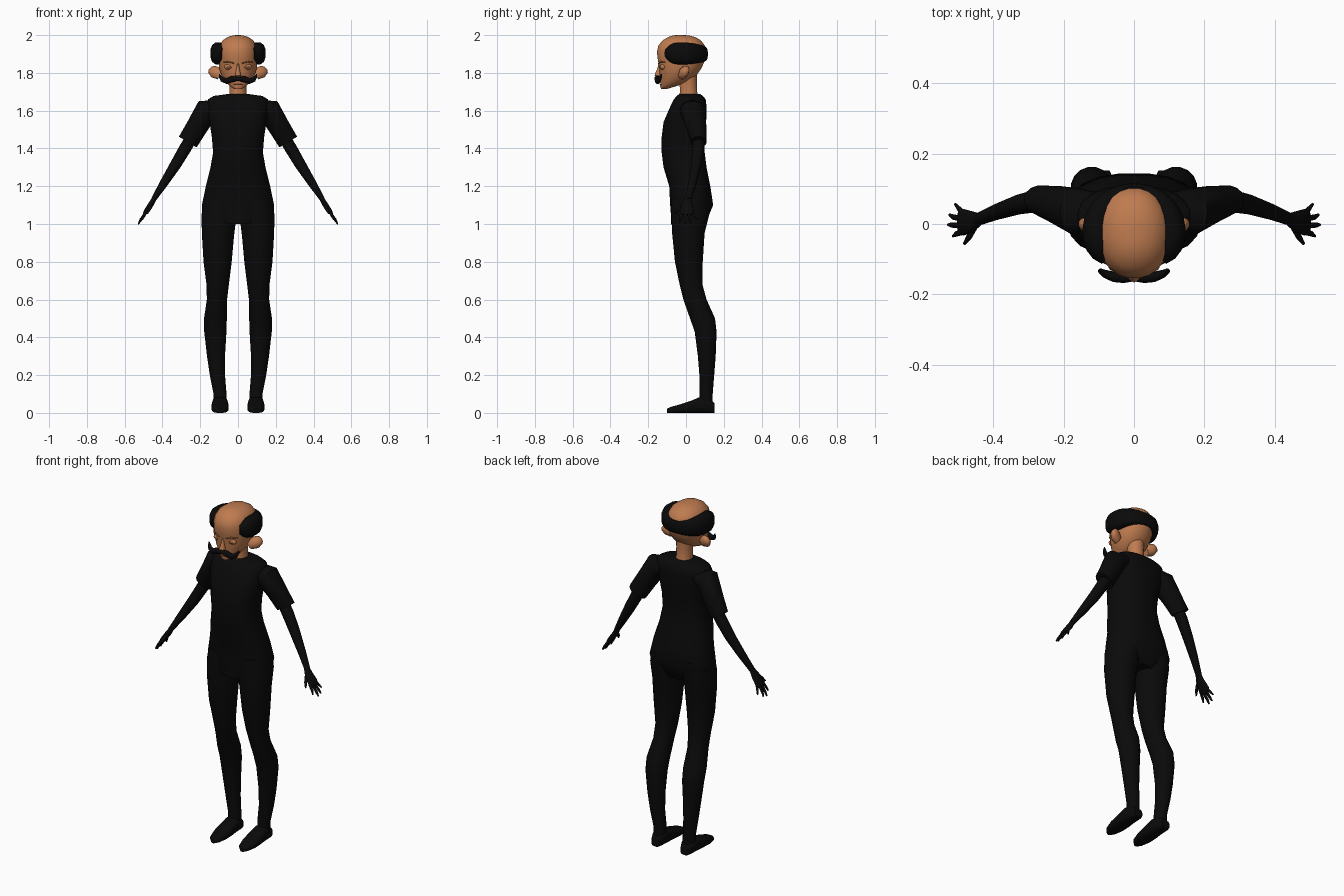
import bpy
import bmesh
from math import sin, cos, pi, radians
from mathutils import Vector

if "Cube" in bpy.data.objects:
    bpy.data.objects.remove(bpy.data.objects["Cube"], do_unlink=True)


def make_material(name, colour):
    mat = bpy.data.materials.new(name)
    mat.use_nodes = True
    mat.diffuse_color = (*colour, 1)
    mat.node_tree.nodes["Principled BSDF"].inputs["Base Color"].default_value = (*colour, 1)
    return mat


skin = make_material("warm skin", (0.52, 0.2, 0.08))
black = make_material("black", (0.003, 0.003, 0.003))
eye_brown = make_material("eye brown", (0.22, 0.09, 0.035))


def finish(bm, name, mat, mirror):
    bmesh.ops.recalc_face_normals(bm, faces=bm.faces)
    mesh = bpy.data.meshes.new(name)
    bm.to_mesh(mesh)
    bm.free()
    mesh.materials.append(mat)
    obj = bpy.data.objects.new(name, mesh)
    bpy.context.collection.objects.link(obj)
    if mirror:
        obj.modifiers.new("Mirror", 'MIRROR').use_mirror_merge = False
    bpy.ops.object.select_all(action='DESELECT')
    obj.select_set(True)
    bpy.context.view_layer.objects.active = obj
    bpy.ops.object.shade_smooth_by_angle(angle=radians(50))
    return obj


def loft(name, rings, mat, mirror=False, sides=16, power=2.0):
    """Skin a row of superellipse rings, each given as centre and two half axes."""
    bm = bmesh.new()
    loops = []
    for centre, u, v in rings:
        loop = []
        for i in range(sides):
            a = 2 * pi * (i + 0.5) / sides
            c, s = cos(a), sin(a)
            p, q = (abs(k) ** (2 / power) * (1 if k > 0 else -1) for k in (c, s))
            loop.append(bm.verts.new(Vector(centre) + Vector(u) * p + Vector(v) * q))
        loops.append(loop)
    for low, high in zip(loops, loops[1:]):
        for i in range(sides):
            j = (i + 1) % sides
            bm.faces.new((low[i], low[j], high[j], high[i]))
    bm.faces.new(loops[0])
    bm.faces.new(loops[-1])
    return finish(bm, name, mat, mirror)


def stack(name, rows, mat, **options):
    """Upright form from rows of height, front, back, inner x and outer x."""
    rings = [(((a + b) / 2, (f + k) / 2, z), ((b - a) / 2, 0, 0), (0, (k - f) / 2, 0))
             for z, f, k, a, b in rows]
    return loft(name, rings, mat, **options)


def limb(name, rows, mat, mirror=True, **options):
    """Tube from rows of x, y, z, thickness and depth along y."""
    points = [Vector(r[:3]) for r in rows]
    rings = []
    for i, (p, row) in enumerate(zip(points, rows)):
        d = points[min(i + 1, len(points) - 1)] - points[max(i - 1, 0)]
        side = Vector((-d.z, 0, d.x)).normalized()
        rings.append((p, side * row[3], (0, row[4], 0)))
    return loft(name, rings, mat, mirror, **options)


def blob(name, centre, size, mat, mirror=True):
    bm = bmesh.new()
    bmesh.ops.create_uvsphere(bm, u_segments=14, v_segments=8, radius=1)
    bmesh.ops.scale(bm, vec=size, verts=bm.verts)
    bmesh.ops.translate(bm, vec=centre, verts=bm.verts)
    return finish(bm, name, mat, mirror)


def centred(rows):
    return [(z, f, k, -w, w) for z, f, k, w in rows]


# Torso
stack("torso", centred([
    (1.0, -.08, .1, .1), (1.04, -.08, .12, .19), (1.1, -.085, .145, .193),
    (1.2, -.09, .13, .172), (1.3, -.12, .11, .147), (1.38, -.13, .1, .133),
    (1.46, -.13, .1, .14), (1.54, -.12, .108, .152), (1.62, -.085, .11, .165),
    (1.66, -.065, .105, .16), (1.678, -.05, .09, .13), (1.688, -.035, .075, .055),
]), black, sides=20, power=2.4)

# Legs and feet
stack("leg", [
    (1.13, -.08, .13, .01, .18), (1.05, -.08, .125, .005, .195), (.95, -.075, .1, .018, .193),
    (.8, -.06, .09, .032, .184), (.68, -.035, .088, .047, .168), (.6, -.015, .11, .057, .166),
    (.5, .02, .155, .058, .181), (.43, .045, .163, .06, .18), (.3, .062, .158, .068, .165),
    (.2, .07, .15, .068, .15), (.1, .07, .142, .06, .13), (.05, .07, .142, .06, .13),
], black, mirror=True)
foot_rows = [(-.1, .012, .022), (-.08, .032, .032), (-.03, .045, .046), (.03, .045, .066),
             (.075, .042, .085), (.125, .038, .075), (.152, .026, .05)]
loft("foot", [((.095, y, h / 2), (w, 0, 0), (0, 0, h / 2)) for y, w, h in foot_rows],
     black, mirror=True, power=3)

# Sleeves, forearms and hands
limb("sleeve", [(.1, .03, 1.62, .04, .06), (.165, .035, 1.602, .066, .068),
                (.22, .055, 1.51, .058, .054), (.266, .068, 1.434, .056, .042)], black)
limb("forearm", [(.25, .066, 1.45, .032, .032), (.28, .065, 1.4, .033, .032),
                 (.33, .055, 1.315, .03, .028), (.39, .035, 1.22, .023, .023),
                 (.447, .012, 1.13, .014, .018)], black)
limb("palm", [(.44, .012, 1.14, .012, .018), (.46, .006, 1.105, .015, .03),
              (.485, .005, 1.07, .013, .038), (.497, .005, 1.05, .008, .034)], black)
fingers = [("index", -.022, -.034, .515, 1.015), ("middle", -.004, -.002, .528, .998),
           ("ring", .014, .026, .525, 1.004), ("little", .03, .056, .508, 1.022)]
for finger, base, tip, x, z in fingers:
    limb(finger + "_finger", [(.485, base, 1.065, .008, .009),
                              (x - .01, (base + tip) / 2, z + .02, .007, .008),
                              (x, tip, z, .004, .004)], black, sides=8)
limb("thumb", [(.455, -.01, 1.105, .01, .012), (.468, -.035, 1.08, .009, .011),
               (.482, -.055, 1.055, .005, .005)], black, sides=8)

# Neck and head
stack("neck", centred([(1.66, -.04, .07, .05), (1.7, -.033, .06, .045),
                       (1.75, -.035, .058, .045), (1.8, -.04, .06, .05)]), skin)
stack("head", centred([
    (1.715, -.132, -.1, .02), (1.73, -.137, -.05, .043), (1.752, -.135, .01, .065),
    (1.785, -.14, .055, .088), (1.825, -.142, .083, .1), (1.87, -.15, .103, .105),
    (1.91, -.155, .108, .106), (1.945, -.147, .1, .099), (1.972, -.125, .08, .082),
    (1.99, -.095, .05, .055), (1.998, -.07, .015, .028), (2.0, -.05, -.01, .01),
]), skin, sides=24, power=2.15)
limb("ear", [(.095, -.02, 1.79, .028, .022), (.125, -.01, 1.805, .034, .026),
             (.142, 0, 1.82, .025, .018), (.148, .003, 1.826, .01, .008)], skin, sides=10)

# Face
stack("nose", centred([(1.778, -.148, -.125, .012), (1.785, -.166, -.125, .018),
                       (1.797, -.163, -.125, .014), (1.825, -.151, -.125, .008),
                       (1.85, -.146, -.125, .007)]), skin, sides=10)
blob("eyelid", (.047, -.121, 1.832), (.026, .016, .017), skin)
blob("eye", (.047, -.129, 1.83), (.017, .011, .008), eye_brown)
limb("eyebrow", [(.02, -.143, 1.85, .003, .006), (.05, -.132, 1.861, .005, .006),
                 (.077, -.112, 1.857, .002, .006)], eye_brown, sides=8)
blob("lips", (0, -.131, 1.738), (.026, .009, .004), eye_brown, mirror=False)

# Moustache with upswept tips
limb("moustache", [(0, -.15, 1.768, .01, .013), (.03, -.153, 1.768, .018, .015),
                   (.06, -.15, 1.757, .017, .015), (.083, -.142, 1.765, .014, .012),
                   (.095, -.134, 1.782, .008, .008), (.098, -.13, 1.795, .002, .002)],
     black, sides=10)

# Fringe of hair from temple to temple around the back of the head
hair_rings = []
for step in range(-12, 13):
    t = radians(step * 11)
    bulge = sin(abs(t)) ** 2 if abs(t) < pi / 2 else 1
    taper = max(0.12, cos(max(0, abs(t) - 1.7) * 2.2)) ** 0.6
    outward = Vector((sin(t), cos(t), 0))
    centre = Vector((sin(t) * 0.106, -0.02 + cos(t) * 0.122, 1.9 + 0.003 * bulge))
    thick = (0.014 + 0.028 * bulge) * taper
    hair_rings.append((centre, outward * thick, Vector((0, 0, (0.038 + 0.022 * bulge) * taper))))
loft("hair_fringe", hair_rings, black, sides=12, power=2.3)
